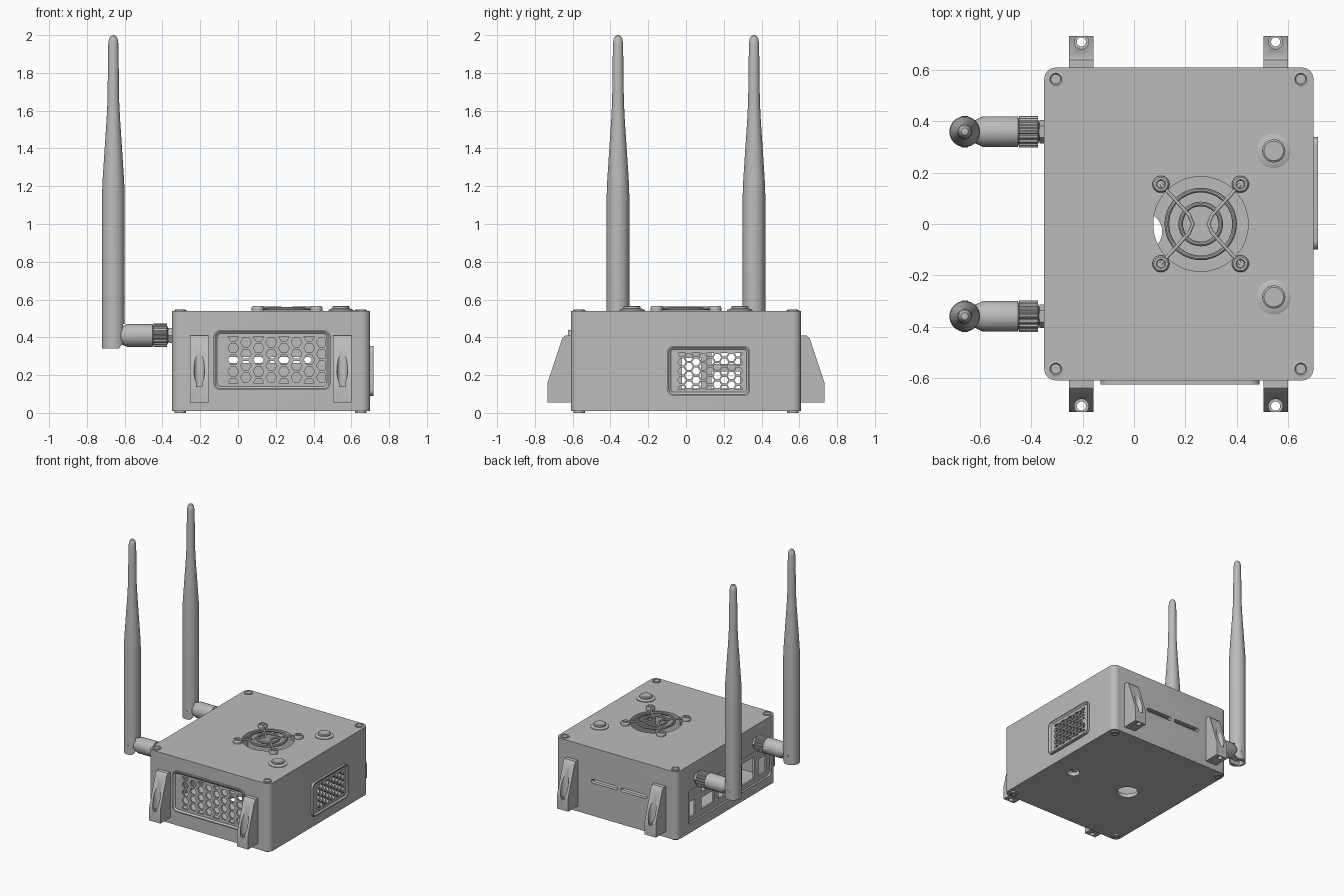
import bpy, bmesh, math
from mathutils import Vector, Matrix

if "Cube" in bpy.data.objects:
    bpy.data.objects.remove(bpy.data.objects["Cube"])

gray = bpy.data.materials.new("plain gray")
gray.use_nodes = True
gray.diffuse_color = (0.5, 0.5, 0.5, 1)
gray.node_tree.nodes["Principled BSDF"].inputs["Base Color"].default_value = (0.5, 0.5, 0.5, 1)

parts = []


def place(axis, u, v, w):
    return {"x": Vector((w, u, v)), "y": Vector((u, w, v)), "z": Vector((u, v, w))}[axis]


def finish(name, bm):
    bmesh.ops.recalc_face_normals(bm, faces=bm.faces)
    mesh = bpy.data.meshes.new(name)
    bm.to_mesh(mesh)
    bm.free()
    mesh.materials.append(gray)
    ob = bpy.data.objects.new(name, mesh)
    bpy.context.collection.objects.link(ob)
    parts.append(ob)
    return ob


def prisms(name, outlines, axis, lo, hi, lip=None):
    """Extrude 2D outlines along an axis; lip sinks the cap at hi inside a rim."""
    bm = bmesh.new()
    for pts in outlines:
        a = [bm.verts.new(place(axis, u, v, lo)) for u, v in pts]
        b = [bm.verts.new(place(axis, u, v, hi)) for u, v in pts]
        bm.faces.new(a)
        cap = bm.faces.new(b)
        for i in range(len(pts)):
            j = (i + 1) % len(pts)
            bm.faces.new((a[i], a[j], b[j], b[i]))
    if lip:
        bmesh.ops.recalc_face_normals(bm, faces=bm.faces)
        bmesh.ops.inset_region(bm, faces=[cap], thickness=lip[0] * 0.4, depth=0)
        bmesh.ops.inset_region(bm, faces=[cap], thickness=lip[0] * 0.6, depth=-lip[1])
    return finish(name, bm)


def rect(u0, u1, v0, v1):
    return [(u0, v0), (u1, v0), (u1, v1), (u0, v1)]


def rounded(u0, u1, v0, v1, r, n=6):
    pts = []
    corners = [(u1 - r, v1 - r), (u0 + r, v1 - r), (u0 + r, v0 + r), (u1 - r, v0 + r)]
    for k, (cu, cv) in enumerate(corners):
        for i in range(n + 1):
            t = math.pi / 2 * (k + i / n)
            pts.append((cu + r * math.cos(t), cv + r * math.sin(t)))
    return pts


def ngon(cu, cv, r, n=32):
    return [(cu + r * math.cos(math.tau * i / n), cv + r * math.sin(math.tau * i / n)) for i in range(n)]


def lathe(name, profile, axis, cu, cv, n=32):
    """Turn (radius, height) pairs around an axis line."""
    bm = bmesh.new()
    rings = []
    for r, h in profile:
        rings.append([bm.verts.new(place(axis, u, v, h)) for u, v in ngon(cu, cv, r, n)])
    for a, b in zip(rings, rings[1:]):
        for i in range(n):
            j = (i + 1) % n
            bm.faces.new((a[i], a[j], b[j], b[i]))
    bmesh.ops.remove_doubles(bm, verts=bm.verts, dist=1e-5)
    return finish(name, bm)


def cut(ob, cutter):
    mod = ob.modifiers.new("cut", "BOOLEAN")
    mod.operation, mod.solver, mod.object = "DIFFERENCE", "EXACT", cutter
    bpy.context.view_layer.objects.active = ob
    bpy.ops.object.modifier_apply(modifier=mod.name)
    parts.remove(cutter)
    bpy.data.objects.remove(cutter)


def honeycomb(u0, du, cols, v0, dv, rows, r):
    """Staggered hexagons, with half cells where a column overruns the band."""
    top = v0 + rows * dv
    cells = []
    for c in range(cols):
        for k in range(rows + 1 - c % 2):
            v = v0 + (k + 0.5 * (c % 2)) * dv
            cells.append([(u, min(max(w, v0), top)) for u, w in ngon(u0 + c * du, v, r, 6)])
    return cells


# Hollow case
shell = prisms("case", [rounded(-0.35, 0.70, -0.61, 0.61, 0.045)], "z", 0.01, 0.54)
cut(shell, prisms("cutter", [rect(-0.32, 0.67, -0.58, 0.58)], "z", 0.04, 0.51))

# Openings: fan, underside holes, vents, rear slots
cut(shell, prisms("cutter", [ngon(0.26, 0, 0.185, 48)], "z", 0.49, 0.6))
cut(shell, prisms("cutter", [ngon(0.51, -0.065, 0.045), ngon(0.035, -0.03, 0.075)], "z", -0.05, 0.08))
cut(shell, prisms("cutter", [rect(-0.09, 0.46, 0.14, 0.42)], "y", -0.7, -0.5))
cut(shell, prisms("cutter", [rect(-0.06, 0.31, 0.11, 0.335)], "x", 0.6, 0.8))
cut(shell, prisms("cutter", [rounded(-0.09, 0.135, 0.265, 0.295, 0.014),
                             rounded(0.165, 0.39, 0.265, 0.295, 0.014)], "y", 0.5, 0.7))

# Port bay in the side wall
cut(shell, prisms("cutter", [rounded(-0.55, 0.47, 0.08, 0.34, 0.03)], "x", -0.4, -0.335))
ports = [(0.40, 0.07, 0.12, 0.24), (0.21, 0.15, 0.13, 0.22), (0.21, 0.15, 0.26, 0.32),
         (0.03, 0.10, 0.13, 0.29), (-0.29, 0.15, 0.12, 0.29), (-0.46, 0.09, 0.12, 0.25)]
cut(shell, prisms("cutter", [rect(y - w / 2, y + w / 2, a, b) for y, w, a, b in ports], "x", -0.4, -0.3))

# Vent plates
front_vent = prisms("front_vent", [rounded(-0.13, 0.49, 0.12, 0.44, 0.04)], "y", -0.60, -0.625, (0.02, 0.01))
cut(front_vent, prisms("cutter", honeycomb(-0.025, 0.067, 8, 0.157, 0.062, 4, 0.028), "y", -0.7, -0.55))
side_vent = prisms("side_vent", [rounded(-0.10, 0.34, 0.09, 0.355, 0.035)], "x", 0.69, 0.717, (0.02, 0.01))
cut(side_vent, prisms("cutter", honeycomb(-0.022, 0.0375, 9, 0.125, 0.048, 4, 0.021), "x", 0.6, 0.8))

# Case screws, top and bottom
for x in (-0.305, 0.65):
    for y in (-0.565, 0.565):
        lathe("lid_screw", [(0, 0.53), (0.032, 0.53), (0.032, 0.545), (0.023, 0.547),
                            (0.019, 0.542), (0, 0.542)], "z", x, y)
        lathe("base_screw", [(0, 0.02), (0.03, 0.02), (0.03, 0), (0.018, 0), (0.015, 0.006),
                             (0, 0.006)], "z", x, y)

# Push buttons
for y in (-0.285, 0.285):
    lathe("push_button", [(0, 0.53), (0.067, 0.53), (0.067, 0.545), (0.05, 0.552), (0.045, 0.552),
                          (0.045, 0.562), (0.038, 0.567), (0, 0.567)], "z", 0.545, y)

# Fan guard: rings, bent wires and screws
for r in (0.132, 0.078):
    bpy.ops.mesh.primitive_torus_add(major_radius=r, minor_radius=0.009, major_segments=48,
                                     minor_segments=10, location=(0.26, 0, 0.551))
    ring = bpy.context.object
    ring.name = "fan_guard_ring"
    ring.data.materials.append(gray)
    parts.append(ring)
for s in (-1, 1):
    curve = bpy.data.curves.new("fan_guard_wire", "CURVE")
    curve.dimensions, curve.bevel_depth, curve.bevel_resolution = "3D", 0.007, 2
    line = curve.splines.new("POLY")
    path = [(0.155, 0.155), (0.045, 0.035), (0.03, 0), (0.045, -0.035), (0.155, -0.155)]
    line.points.add(len(path) - 1)
    for p, (u, v) in zip(line.points, path):
        p.co = (0.26 + s * u, v, 0.555, 1)
    curve.materials.append(gray)
    wire = bpy.data.objects.new("fan_guard_wire", curve)
    bpy.context.collection.objects.link(wire)
    for y in (-0.155, 0.155):
        lathe("fan_screw", [(0, 0.53), (0.033, 0.53), (0.033, 0.556), (0.027, 0.565), (0.018, 0.565),
                            (0.015, 0.557), (0, 0.557)], "z", 0.26 + s * 0.155, y)

# Wall mounting brackets
for x in (-0.205, 0.552):
    for s in (-1, 1):
        side = [(0.60, 0.055), (0.733, 0.055), (0.733, 0.16), (0.655, 0.395), (0.64, 0.41), (0.60, 0.41)]
        bracket = prisms("mounting_bracket", [[(s * y, z) for y, z in side]], "x", x - 0.048, x + 0.048)
        cut(bracket, prisms("cutter", [ngon(x, s * 0.71, 0.018)], "z", 0, 0.2))
        cut(bracket, prisms("cutter", [ngon(x, s * 0.71, 0.028)], "z", 0.14, 0.6))

# Antennas with hinged threaded connectors
for y in (-0.36, 0.36):
    rod = lathe("antenna", [(0, 0.34), (0.06, 0.34), (0.06, 1.15), (0.057, 1.23), (0.046, 1.4),
                            (0.036, 1.55), (0.031, 1.65), (0.027, 1.95), (0.023, 1.98),
                            (0.014, 1.995), (0, 2.0)], "z", -0.66, y)
    cut(rod, prisms("cutter", [[(-0.64, 0.33), (-0.55, 0.33), (-0.55, 0.44)]], "y", y - 0.1, y + 0.1))
    cut(rod, prisms("cutter", [rect(-0.705, -0.55, 0.32, 0.47)], "y", y - 0.032, y + 0.032))
    prisms("hinge_knuckle", [ngon(-0.66, 0.41, 0.044)], "y", y - 0.03, y + 0.03)
    prisms("hinge_tongue", [rect(-0.66, -0.6, 0.37, 0.45)], "y", y - 0.03, y + 0.03)
    prisms("hinge_pin", [ngon(-0.66, 0.405, 0.013, 16)], "y", y - 0.061, y + 0.061)
    lathe("connector_sleeve", [(0, -0.62), (0.045, -0.62), (0.06, -0.588), (0.06, -0.452),
                               (0.05, -0.45), (0.05, -0.375), (0.036, -0.37), (0.036, -0.33),
                               (0, -0.33)], "x", y, 0.41)
    knurl = []
    for i in range(72):
        t, r = math.tau * i / 72, (0.057, 0.062)[i // 2 % 2]
        knurl.append((y + r * math.cos(t), 0.41 + r * math.sin(t)))
    prisms("knurled_collar", [knurl], "x", -0.448, -0.375)
    prisms("connector_nut", [ngon(y, 0.41, 0.046, 6)], "x", -0.368, -0.35)

# Smooth the rounded surfaces, keep edges sharp
bpy.ops.object.select_all(action="DESELECT")
for ob in parts:
    ob.select_set(True)
bpy.context.view_layer.objects.active = shell
bpy.ops.object.shade_smooth_by_angle(angle=math.radians(30))
